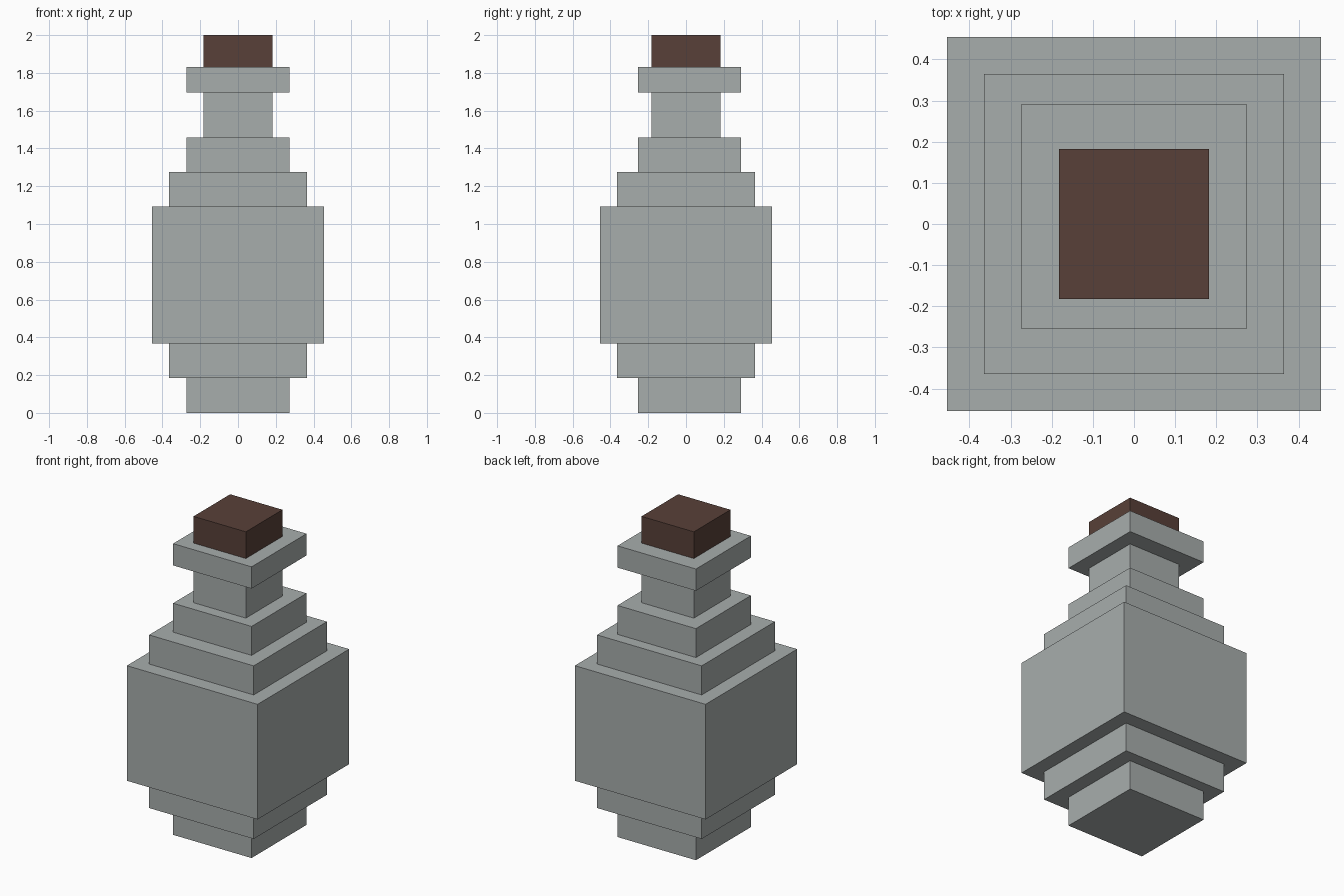
import bpy

cube = bpy.data.objects.get("Cube")
if cube:
    bpy.data.objects.remove(cube, do_unlink=True)


def make_material(name, rgb):
    mat = bpy.data.materials.new(name)
    mat.use_nodes = True
    color = (*rgb, 1.0)
    mat.diffuse_color = color
    mat.node_tree.nodes["Principled BSDF"].inputs["Base Color"].default_value = color
    return mat


glass = make_material("grey_glass", (0.39, 0.42, 0.415))
cork = make_material("brown_cork", (0.098, 0.051, 0.040))


def add_block(name, half_width, bottom, top, mat, y=0.0):
    """Square block spanning the given heights."""
    bpy.ops.mesh.primitive_cube_add(size=1, location=(0, y, (bottom + top) / 2))
    block = bpy.context.object
    block.name = name
    block.scale = (half_width * 2, half_width * 2, top - bottom)
    bpy.ops.object.transform_apply(location=False, rotation=False, scale=True)
    block.data.materials.append(mat)


# Half widths of the stepped tiers; the small tiers sit slightly back
WIDE, MIDDLE, SMALL, NARROW = 0.455, 0.364, 0.273, 0.182
BACK = 0.018

# Stepped bottle, from the base up
add_block("base", SMALL, 0.0, 0.186, glass, BACK)
add_block("lower_step", MIDDLE, 0.186, 0.368, glass)
add_block("body", WIDE, 0.368, 1.092, glass)
add_block("shoulder", MIDDLE, 1.092, 1.275, glass)
add_block("upper_shoulder", SMALL, 1.275, 1.457, glass, BACK)
add_block("neck", NARROW, 1.457, 1.695, glass)
add_block("collar", SMALL, 1.695, 1.832, glass, BACK)

# Stopper
add_block("stopper", NARROW, 1.832, 2.0, cork)
